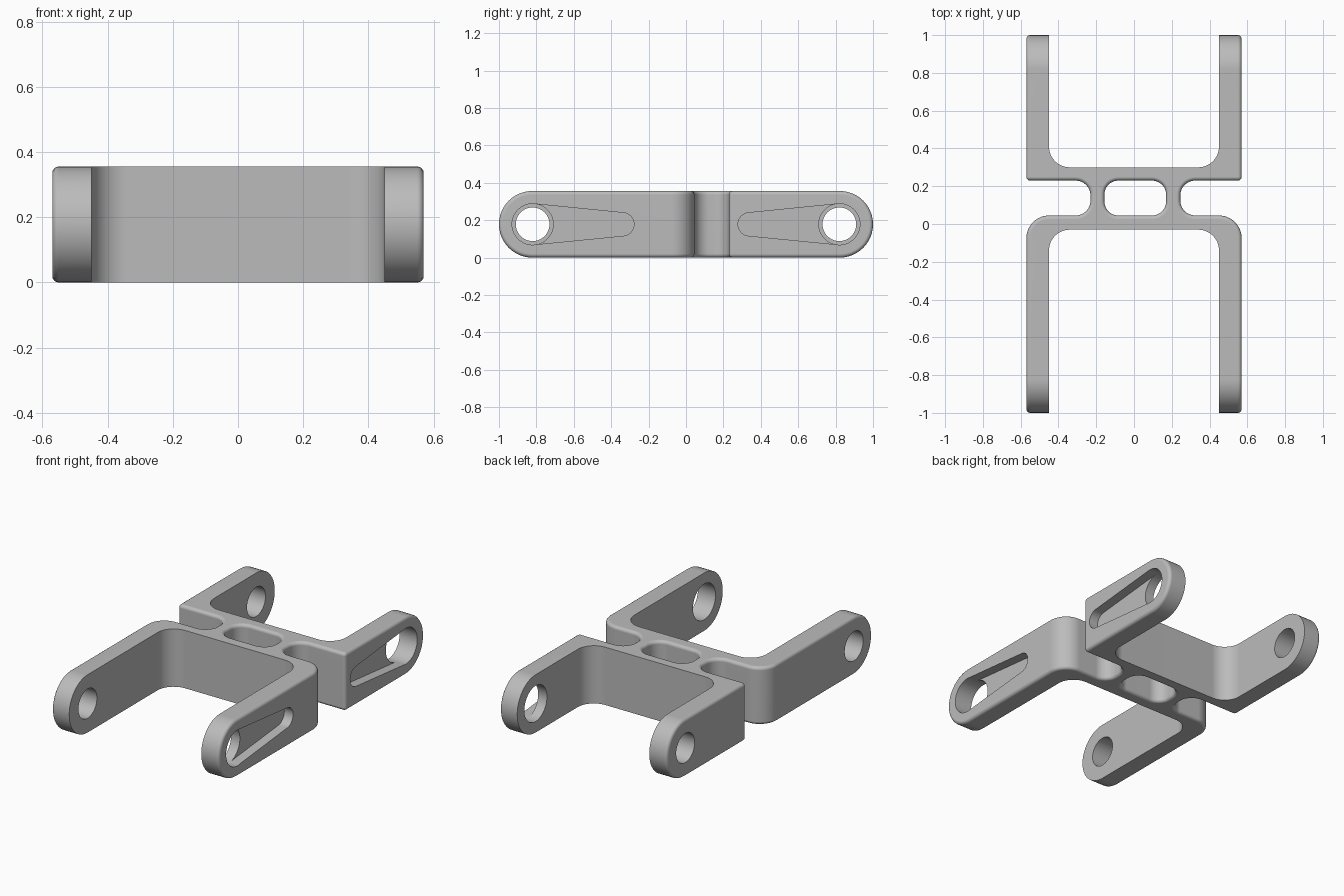
import bpy, bmesh, math
from mathutils import Vector

cube = bpy.data.objects.get("Cube")
if cube:
    bpy.data.objects.remove(cube, do_unlink=True)

HEIGHT = 0.356
MID = HEIGHT / 2
HALF_W = 0.57       # outer half width of the forks
INNER = 0.45        # inner half width of the forks
PIVOT = 0.82        # distance of the pin holes from the centre

grey = bpy.data.materials.new("plain grey")
grey.use_nodes = True
grey.diffuse_color = (0.5, 0.5, 0.5, 1)
grey.node_tree.nodes["Principled BSDF"].inputs["Base Color"].default_value = (0.5, 0.5, 0.5, 1)


def rounded(corners, steps=12):
    """Right-angled outline of (a, b, radius) corners, with arcs put in."""
    pts = []
    for i, (a, b, r) in enumerate(corners):
        p = Vector((a, b))
        if r == 0:
            pts.append(p)
            continue
        u = (Vector(corners[i - 1][:2]) - p).normalized()
        v = (Vector(corners[(i + 1) % len(corners)][:2]) - p).normalized()
        centre = p + (u + v) * r
        for k in range(steps + 1):
            t = math.pi / 2 * k / steps
            q = centre - v * r * math.cos(t) - u * r * math.sin(t)
            if not pts or (q - pts[-1]).length > 1e-4:
                pts.append(q)
    if (pts[0] - pts[-1]).length < 1e-4:
        pts.pop()
    return pts


def box_outline(a0, a1, b0, b1, r):
    return rounded([(a0, b0, r), (a1, b0, r), (a1, b1, r), (a0, b1, r)])


def prism(name, pts, axis, lo, hi):
    """Extrude an outline along z (points are x, y) or x (points are y, z)."""
    bm = bmesh.new()
    place = (lambda p, d: (p[0], p[1], d)) if axis == "z" else (lambda p, d: (d, p[0], p[1]))
    face = bm.faces.new([bm.verts.new(place(p, lo)) for p in pts])
    ext = bmesh.ops.extrude_face_region(bm, geom=[face])
    shift = (0, 0, hi - lo) if axis == "z" else (hi - lo, 0, 0)
    bmesh.ops.translate(bm, vec=shift,
                        verts=[g for g in ext["geom"] if isinstance(g, bmesh.types.BMVert)])
    bmesh.ops.recalc_face_normals(bm, faces=bm.faces)
    mesh = bpy.data.meshes.new(name)
    bm.to_mesh(mesh)
    bm.free()
    mesh.materials.append(grey)
    obj = bpy.data.objects.new(name, mesh)
    bpy.context.collection.objects.link(obj)
    return obj


def apply(obj, mod):
    bpy.context.view_layer.objects.active = obj
    bpy.ops.object.modifier_apply(modifier=mod.name)


def boolean(obj, cutter, operation="DIFFERENCE"):
    cutter.hide_render = True
    mod = obj.modifiers.new("cut", "BOOLEAN")
    mod.operation, mod.object, mod.solver = operation, cutter, "EXACT"
    apply(obj, mod)
    bpy.data.objects.remove(cutter, do_unlink=True)


def circle(y, z, r, start=0.0, sweep=math.tau, n=48):
    return [(y + r * math.cos(start + sweep * k / n), z + r * math.sin(start + sweep * k / n))
            for k in range(n)]


# Plan of both forks, joined by two waisted pillars
W = HALF_W
plan = [(-W, -1.2, 0), (W, -1.2, 0), (W, 0.045, 0.12), (0.245, 0.045, 0.08),
        (0.245, 0.23, 0.08), (W, 0.23, 0), (W, 1.2, 0), (-W, 1.2, 0),
        (-W, 0.23, 0), (-0.23, 0.23, 0.08), (-0.23, 0.045, 0.08), (-W, 0.045, 0.12)]
bracket = prism("double_fork_bracket", rounded(plan), "z", -0.2, 0.6)

# Round the arm ends and cut the slot between the pillars
boolean(bracket, prism("side_shape", box_outline(-1, 1, 0, HEIGHT, MID), "x", -1, 1), "INTERSECT")
boolean(bracket, prism("slot", box_outline(-0.157, 0.17, 0.045, 0.23, 0.075), "z", -0.5, 1))

# Soften the outer edges only, before the inside is cut
bevel = bracket.modifiers.new("edge_round", "BEVEL")
bevel.width, bevel.segments = 0.02, 4
bevel.limit_method, bevel.angle_limit = "ANGLE", math.radians(40)
bevel.use_clamp_overlap = False
apply(bracket, bevel)

# Open the inside of each fork
for y0, y1 in ((-1.5, -0.03), (0.30, 1.5)):
    boolean(bracket, prism("fork_opening", box_outline(-INNER, INNER, y0, y1, 0.11), "z", -0.5, 1))

# Pin holes, with a tapered pocket on the outside of the left arms
BIG, SMALL, END = 0.11, 0.062, 0.34
tilt = math.acos((BIG - SMALL) / (PIVOT - END))
for side in (-1, 1):
    y = side * PIVOT
    boolean(bracket, prism("right_pin_hole", circle(y, MID, 0.09), "x", -1, -0.2))
    boolean(bracket, prism("left_pin_hole", circle(y, MID, BIG), "x", 0.2, 1))
    taper = (circle(-PIVOT, MID, BIG - 0.0005, tilt, math.tau - 2 * tilt, 36)
             + circle(-END, MID, SMALL, -tilt, 2 * tilt, 24))
    taper = [(-side * a, b) for a, b in taper]
    boolean(bracket, prism("tapered_pocket", taper, "x", HALF_W - 0.06, 1))

# Smooth shading with crisp edges
bpy.ops.object.select_all(action="DESELECT")
bracket.select_set(True)
bpy.context.view_layer.objects.active = bracket
bpy.ops.object.shade_smooth_by_angle(angle=math.radians(30))
weighted = bracket.modifiers.new("even_normals", "WEIGHTED_NORMAL")
weighted.keep_sharp = True
